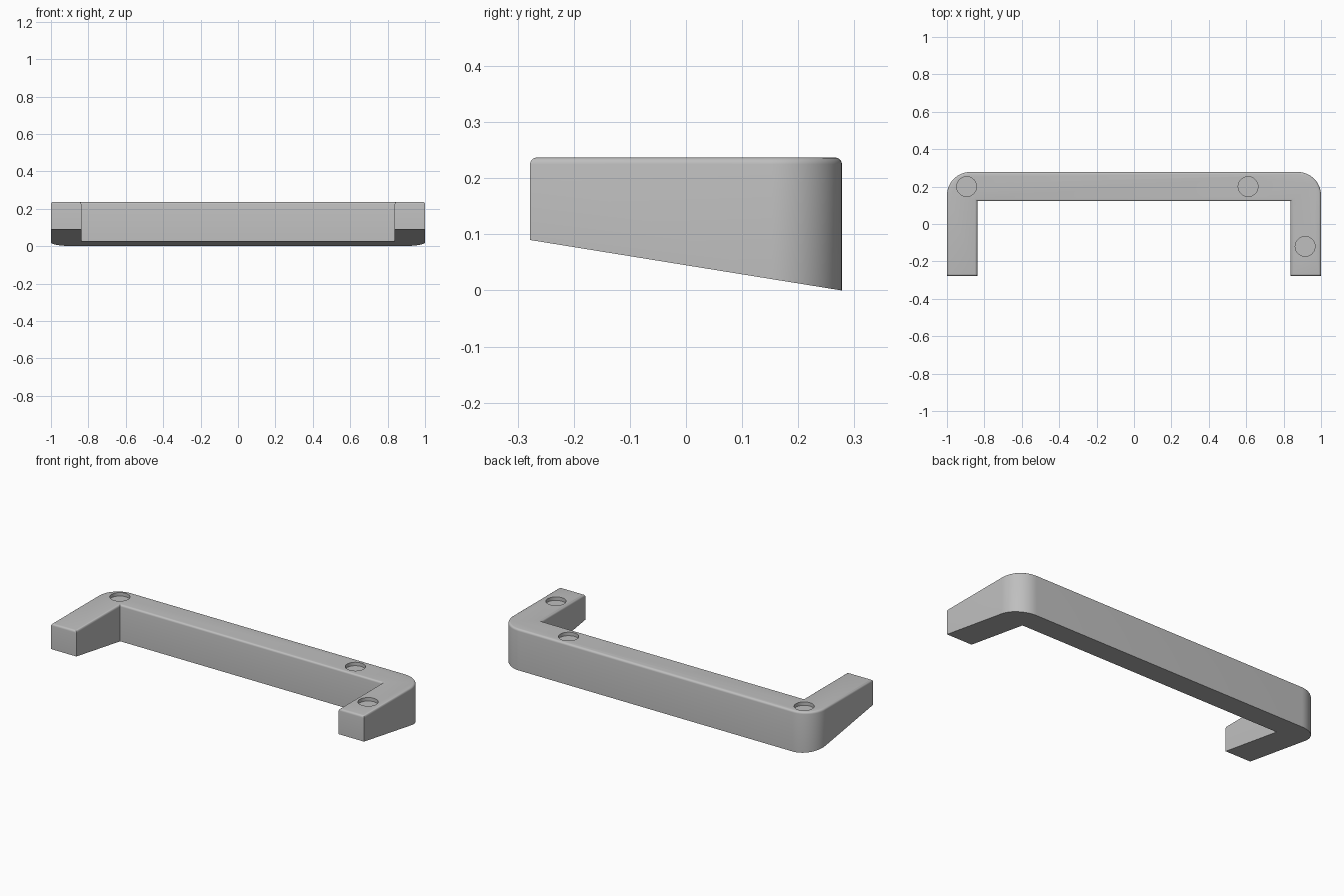
import bpy, bmesh, math
from mathutils import Matrix

cube = bpy.data.objects.get("Cube")
if cube:
    bpy.data.objects.remove(cube, do_unlink=True)

HALF_X, HALF_Y, TOP = 1.0, 0.278, 0.237
INNER_X, INNER_Y = 0.838, 0.122
CORNER, FILLET = 0.125, 0.012
HOLE_RADIUS, HOLE_DEPTH = 0.053, 0.02
HOLES = [(-0.895, 0.2), (0.61, 0.2), (0.915, -0.12)]

grey = bpy.data.materials.new("mid grey")
grey.use_nodes = True
colour = (0.52, 0.52, 0.52, 1)
grey.diffuse_color = colour
grey.node_tree.nodes["Principled BSDF"].inputs["Base Color"].default_value = colour


def make_object(name, bm):
    bmesh.ops.recalc_face_normals(bm, faces=bm.faces)
    mesh = bpy.data.meshes.new(name)
    bm.to_mesh(mesh)
    bm.free()
    mesh.materials.append(grey)
    obj = bpy.data.objects.new(name, mesh)
    bpy.context.collection.objects.link(obj)
    return obj


def underside(y):
    return 0.09 * (HALF_Y - y) / (2 * HALF_Y)


# U-shaped outline: one half with a rounded outer corner, then mirrored
half = [(INNER_X, INNER_Y), (INNER_X, -HALF_Y), (HALF_X, -HALF_Y)]
steps = 14
for i in range(steps + 1):
    a = math.pi / 2 * i / steps
    half.append((HALF_X - CORNER + CORNER * math.cos(a),
                 HALF_Y - CORNER + CORNER * math.sin(a)))
outline = half + [(-x, y) for x, y in reversed(half)]

# Extruded bracket with a sloping underside
bm = bmesh.new()
face = bm.faces.new([bm.verts.new((x, y, TOP)) for x, y in outline])
result = bmesh.ops.extrude_face_region(bm, geom=[face], use_keep_orig=True)
for v in result["geom"]:
    if isinstance(v, bmesh.types.BMVert):
        v.co.z = underside(v.co.y)

# Small fillet around the top rim
rim = [e for e in bm.edges if all(abs(v.co.z - TOP) < 1e-5 for v in e.verts)]
bmesh.ops.bevel(bm, geom=rim, offset=FILLET, offset_type='OFFSET',
                segments=4, profile=0.5, affect='EDGES')
bracket = make_object("u_bracket", bm)

# Shallow round recesses in the top
bpy.context.view_layer.objects.active = bracket
for x, y in HOLES:
    bm = bmesh.new()
    bmesh.ops.create_cone(bm, cap_ends=True, segments=40, radius1=HOLE_RADIUS,
                          radius2=HOLE_RADIUS, depth=2 * HOLE_DEPTH,
                          matrix=Matrix.Translation((x, y, TOP)))
    cutter = make_object("recess_cutter", bm)
    cutter.hide_render = True
    mod = bracket.modifiers.new("recess", 'BOOLEAN')
    mod.operation = 'DIFFERENCE'
    mod.solver = 'EXACT'
    mod.object = cutter
    bpy.ops.object.modifier_apply(modifier=mod.name)
    bpy.data.objects.remove(cutter, do_unlink=True)

# Smooth the rounded corners and keep the hard edges
bpy.ops.object.select_all(action='DESELECT')
bracket.select_set(True)
bpy.ops.object.shade_smooth_by_angle(angle=math.radians(30))
